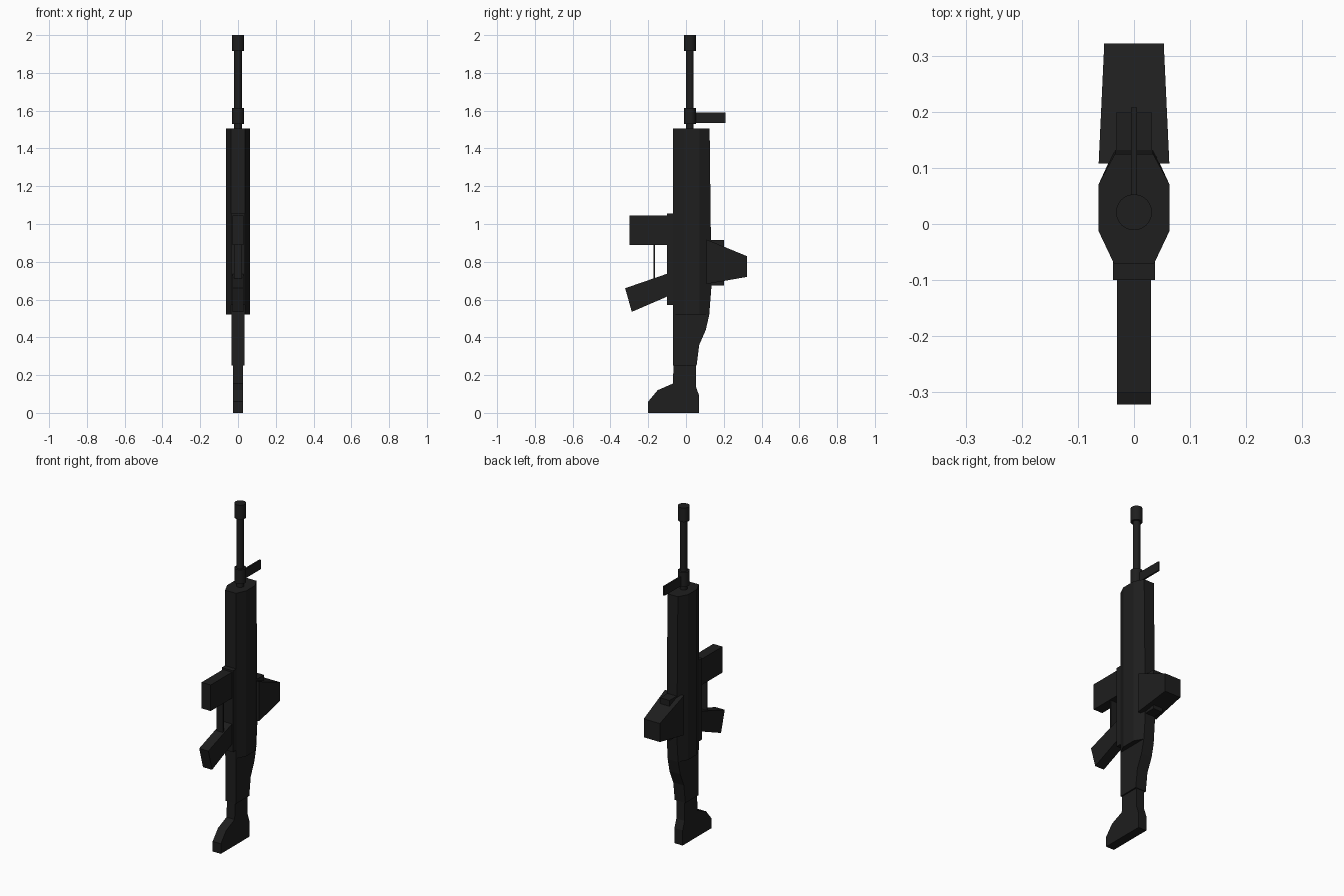
import bpy, bmesh

if "Cube" in bpy.data.objects:
    bpy.data.objects.remove(bpy.data.objects["Cube"])

mat = bpy.data.materials.new("dark_metal")
mat.diffuse_color = (0.013, 0.013, 0.013, 1)
mat.use_nodes = True
mat.node_tree.nodes["Principled BSDF"].inputs["Base Color"].default_value = mat.diffuse_color


def loft(name, rings):
    """Capped skin through rings of 3D points."""
    bm = bmesh.new()
    loops = [[bm.verts.new(p) for p in r] for r in rings]
    n = len(loops[0])
    for a, b in zip(loops, loops[1:]):
        for i in range(n):
            j = (i + 1) % n
            bm.faces.new((a[i], a[j], b[j], b[i]))
    bm.faces.new(loops[0])
    bm.faces.new(loops[-1])
    bmesh.ops.recalc_face_normals(bm, faces=bm.faces)
    me = bpy.data.meshes.new(name)
    bm.to_mesh(me)
    bm.free()
    me.materials.append(mat)
    ob = bpy.data.objects.new(name, me)
    bpy.context.collection.objects.link(ob)
    return ob


def slab(name, half, profile):
    """Side profile (y, z) extruded across x."""
    return loft(name, [[(x, y, z) for y, z in profile] for x in (-half, half)])


def box(name, half, y0, y1, z0, z1):
    return slab(name, half, [(y0, z0), (y1, z0), (y1, z1), (y0, z1)])


def rod(name, r, z0, z1):
    bpy.ops.mesh.primitive_cylinder_add(vertices=24, radius=r, depth=z1 - z0,
                                        location=(0, 0.021, (z0 + z1) / 2))
    ob = bpy.context.object
    ob.name = name
    ob.data.materials.append(mat)
    bpy.ops.object.shade_smooth_by_angle()


# Eight-sided receiver and handguard, spine height varies along the length
rings = []
for z, spine in ((0.52, 0.123), (0.66, 0.134), (0.9, 0.132), (1.505, 0.125)):
    half = [(0.036, -0.07), (0.063, -0.013), (0.063, 0.071), (0.034, spine)]
    rings.append([(x, y, z) for x, y in half] + [(-x, y, z) for x, y in reversed(half)])
loft("receiver", rings)

# Stock and butt
slab("stock", 0.035, [(-0.07, 0.25), (0.056, 0.25), (0.07, 0.36), (0.105, 0.44),
                      (0.123, 0.52), (-0.07, 0.52)])
slab("butt", 0.027, [(-0.2, 0), (0.07, 0), (0.07, 0.09), (0.052, 0.14), (0.052, 0.26),
                     (-0.065, 0.26), (-0.07, 0.155), (-0.15, 0.12), (-0.2, 0.06)])

# Lower receiver, magazine, grip and trigger guard
box("lower_receiver", 0.037, -0.1, -0.06, 0.57, 1.055)
box("magazine", 0.03, -0.3, -0.09, 0.89, 1.045)
slab("grip", 0.03, [(-0.09, 0.74), (-0.322, 0.66), (-0.287, 0.535), (-0.09, 0.62)])
box("trigger_guard", 0.022, -0.173, -0.165, 0.7, 0.9)

# Sight mount and tapered sight housing
box("sight_mount", 0.031, 0.12, 0.2, 0.675, 0.915)
loft("sight_housing", [[(-w, y, a), (w, y, a), (w, y, b), (-w, y, b)]
                       for w, y, a, b in ((0.063, 0.108, 0.682, 0.918),
                                          (0.053, 0.322, 0.72, 0.83))])

# Barrel, gas block, muzzle and front sight
rod("barrel", 0.02, 1.48, 1.95)
rod("gas_block", 0.032, 1.53, 1.615)
rod("muzzle", 0.032, 1.915, 2.0)
box("front_sight", 0.005, 0.045, 0.208, 1.535, 1.59)
